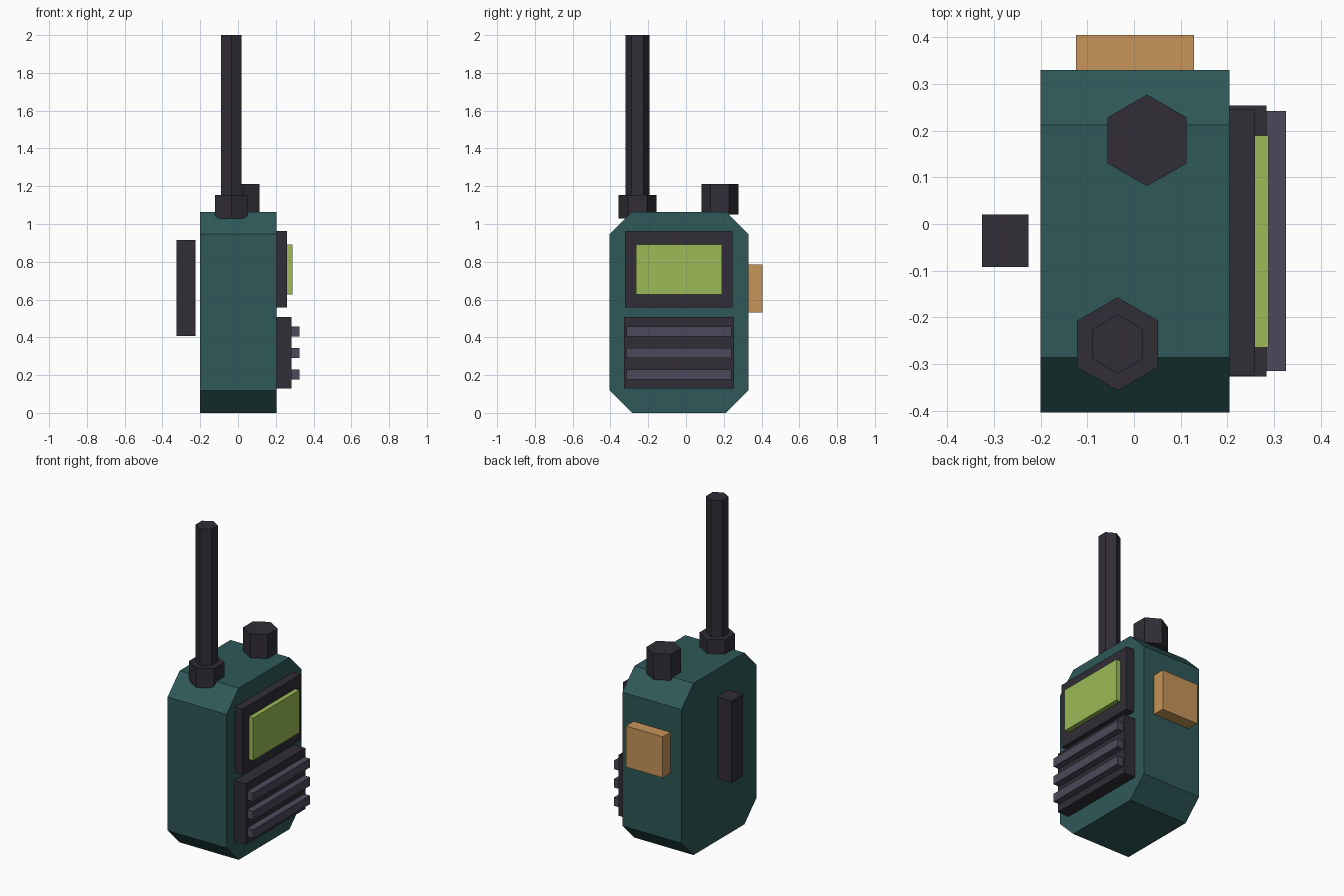
import bpy, bmesh
from math import sin, cos, pi
from mathutils import Color, Vector

if "Cube" in bpy.data.objects:
    bpy.data.objects.remove(bpy.data.objects["Cube"])


def material(name, rgb):
    """Material from an sRGB colour, stored as linear."""
    m = bpy.data.materials.new(name)
    m.diffuse_color = (*Color(rgb).from_srgb_to_scene_linear(), 1)
    m.use_nodes = True
    m.node_tree.nodes["Principled BSDF"].inputs["Base Color"].default_value = m.diffuse_color
    return m


TEAL = material("teal_shell", (0.185, 0.345, 0.345))
DARK = material("dark_plastic", (0.19, 0.18, 0.21))
GREY = material("grille_grey", (0.30, 0.29, 0.355))
GREEN = material("screen_green", (0.61, 0.73, 0.335))
ORANGE = material("button_orange", (0.78, 0.585, 0.35))


def prism(name, profile, direction, mat):
    """Extrude a flat profile along a direction into a closed solid."""
    bm = bmesh.new()
    face = bm.faces.new([bm.verts.new(p) for p in profile])
    ext = bmesh.ops.extrude_face_region(bm, geom=[face], use_keep_orig=True)
    top = [g for g in ext["geom"] if isinstance(g, bmesh.types.BMVert)]
    bmesh.ops.translate(bm, verts=top, vec=Vector(direction))
    bmesh.ops.recalc_face_normals(bm, faces=bm.faces[:])
    mesh = bpy.data.meshes.new(name)
    bm.to_mesh(mesh)
    bm.free()
    mesh.materials.append(mat)
    obj = bpy.data.objects.new(name, mesh)
    bpy.context.collection.objects.link(obj)
    return obj


def box(name, x, y, z, mat):
    base = [(x[0], y[0], z[0]), (x[1], y[0], z[0]), (x[1], y[1], z[0]), (x[0], y[1], z[0])]
    return prism(name, base, (0, 0, z[1] - z[0]), mat)


def hex_post(name, cx, cy, radius, z, mat):
    ring = [(cx + radius * sin(i * pi / 3), cy + radius * cos(i * pi / 3), z[0]) for i in range(6)]
    return prism(name, ring, (0, 0, z[1] - z[0]), mat)


# Octagonal body
Y0, Y1, H, C = -0.404, 0.33, 1.064, 0.118
outline = [(Y0 + C, 0), (Y1 - C, 0), (Y1, C), (Y1, H - C),
           (Y1 - C, H), (Y0 + C, H), (Y0, H - C), (Y0, C)]
prism("body", [(-0.2, y, z) for y, z in outline], (0.405, 0, 0), TEAL)

# Display
box("screen_frame", (0.19, 0.259), (-0.324, 0.245), (0.557, 0.962), DARK)
box("screen", (0.24, 0.288), (-0.264, 0.19), (0.628, 0.892), GREEN)

# Speaker grille
box("speaker_panel", (0.19, 0.284), (-0.327, 0.254), (0.13, 0.508), DARK)
for i in range(3):
    z = 0.176 + i * 0.114
    box(f"speaker_bar_{i + 1}", (0.265, 0.325), (-0.315, 0.242), (z, z + 0.053), GREY)

# Side button and belt clip
box("talk_button", (-0.124, 0.129), (0.31, 0.405), (0.532, 0.786), ORANGE)
box("belt_clip", (-0.326, -0.226), (-0.092, 0.02), (0.407, 0.914), DARK)

# Antenna and knob
hex_post("antenna_base", -0.035, -0.257, 0.1, (1.03, 1.153), DARK)
hex_post("antenna", -0.035, -0.257, 0.063, (1.1, 2.0), DARK)
hex_post("volume_knob", 0.028, 0.179, 0.098, (1.05, 1.212), DARK)
